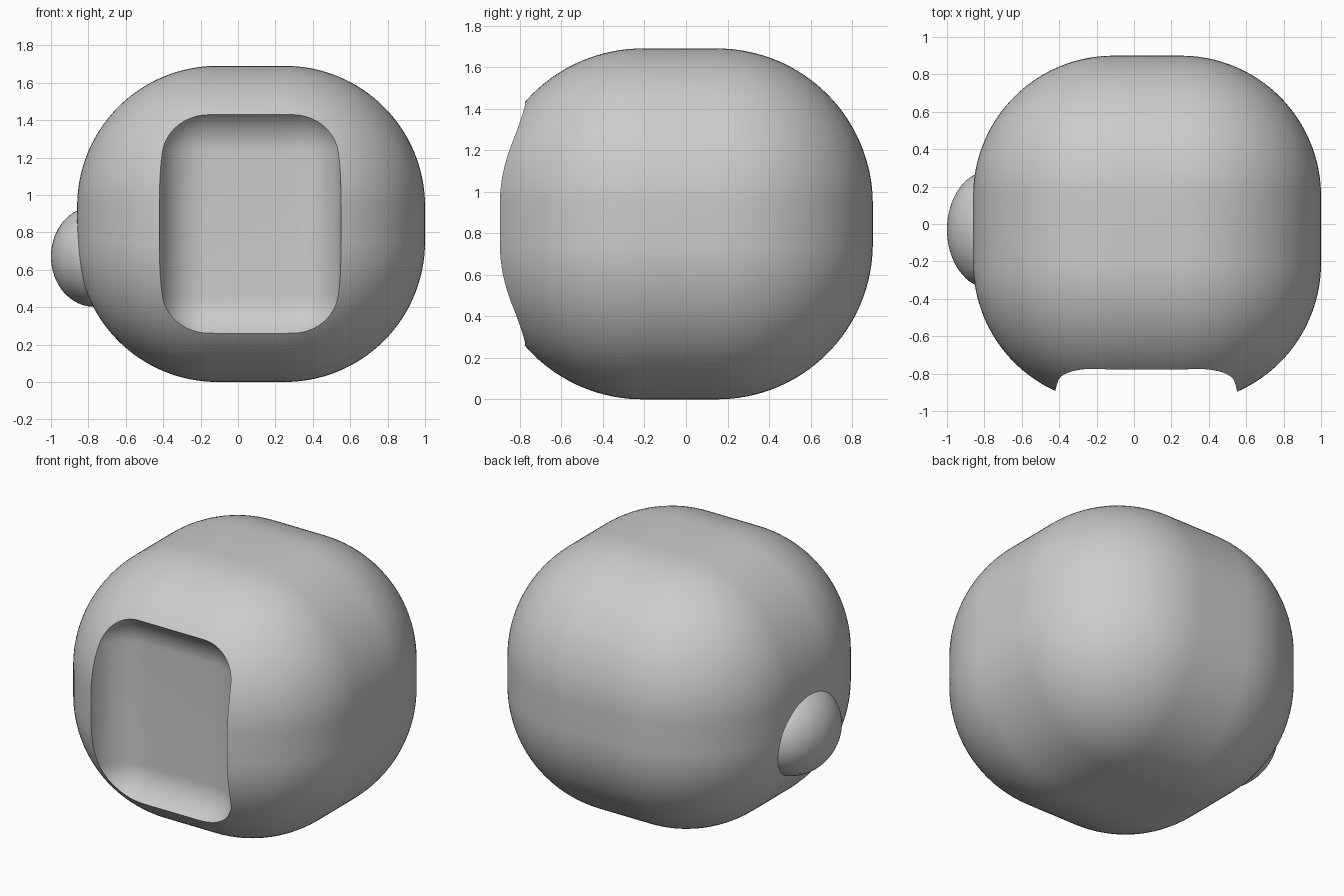
import bpy
import bmesh
import math
from mathutils import Vector

if "Cube" in bpy.data.objects:
    bpy.data.objects.remove(bpy.data.objects["Cube"], do_unlink=True)

# Single flat colour
GREY = (0.6, 0.6, 0.6, 1.0)
grey = bpy.data.materials.new("plain_grey")
grey.use_nodes = True
grey.diffuse_color = GREY
grey.node_tree.nodes["Principled BSDF"].inputs["Base Color"].default_value = GREY


def add_object(name, bm):
    mesh = bpy.data.meshes.new(name)
    bm.to_mesh(mesh)
    bm.free()
    obj = bpy.data.objects.new(name, mesh)
    bpy.context.collection.objects.link(obj)
    mesh.materials.append(grey)
    return obj


def rounded_box(name, low, high, radius, segments):
    """Box between two corners with fully rounded edges."""
    low, high = Vector(low), Vector(high)
    bm = bmesh.new()
    bmesh.ops.create_cube(bm, size=1)
    bmesh.ops.scale(bm, vec=high - low, verts=bm.verts)
    bmesh.ops.translate(bm, vec=(low + high) / 2, verts=bm.verts)
    bmesh.ops.bevel(bm, geom=bm.edges[:], offset=radius, segments=segments,
                    profile=0.5, affect='EDGES')
    return add_object(name, bm)


def activate(obj):
    bpy.ops.object.select_all(action='DESELECT')
    obj.select_set(True)
    bpy.context.view_layer.objects.active = obj


# Rounded shell
body = rounded_box("body", (-0.86, -0.96, 0), (1.0, 0.9, 1.69), 0.75, 32)

# Recessed front opening with a rounded floor
cutter = rounded_box("opening_cutter", (-0.423, -1.6, 0.208),
                     (0.553, -0.68, 1.482), 0.25, 20)
cutter.hide_render = True
cut = body.modifiers.new("front_opening", 'BOOLEAN')
cut.operation = 'DIFFERENCE'
cut.solver = 'EXACT'
cut.object = cutter
activate(body)
bpy.ops.object.modifier_apply(modifier=cut.name)
bpy.data.objects.remove(cutter, do_unlink=True)

# Oval knob on the right side
bm = bmesh.new()
bmesh.ops.create_uvsphere(bm, u_segments=64, v_segments=32, radius=1)
bmesh.ops.scale(bm, vec=(0.23, 0.315, 0.268), verts=bm.verts)
bmesh.ops.translate(bm, vec=(-0.77, -0.03, 0.67), verts=bm.verts)
knob = add_object("side_knob", bm)

for obj in (body, knob):
    activate(obj)
    bpy.ops.object.shade_smooth_by_angle(angle=math.radians(35))
